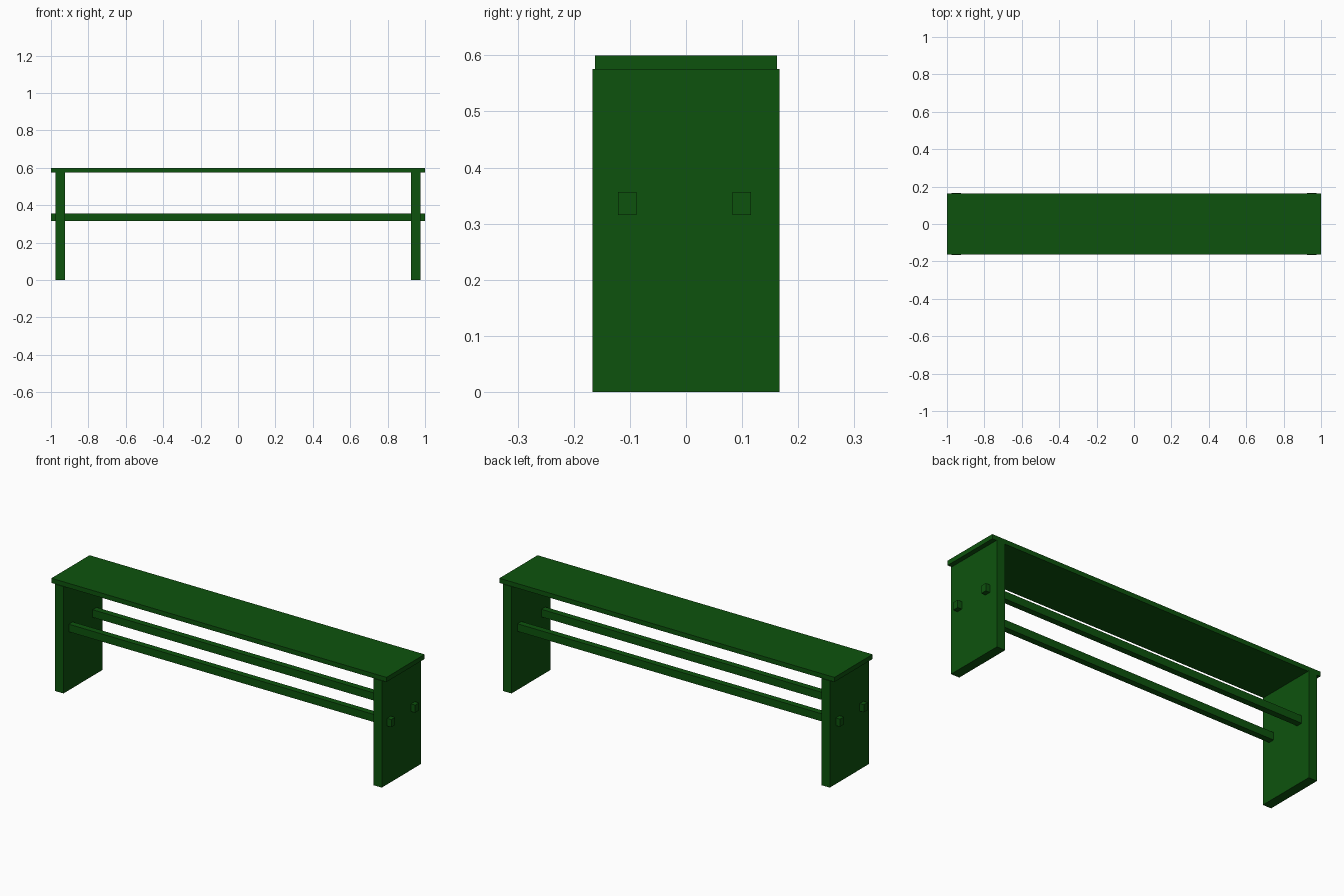
import bpy

cube = bpy.data.objects.get("Cube")
if cube:
    bpy.data.objects.remove(cube, do_unlink=True)

# Single green paint
green = bpy.data.materials.new("dark_green_paint")
green.use_nodes = True
colour = (0.004, 0.086, 0.004, 1)
green.diffuse_color = colour
green.node_tree.nodes["Principled BSDF"].inputs["Base Color"].default_value = colour


def board(name, low, high):
    """Box spanning two opposite corners."""
    centre = [(a + b) / 2 for a, b in zip(low, high)]
    bpy.ops.mesh.primitive_cube_add(size=1, location=centre)
    obj = bpy.context.object
    obj.name = name
    obj.scale = [b - a for a, b in zip(low, high)]
    bpy.ops.object.transform_apply(location=False, rotation=False, scale=True)
    obj.data.materials.append(green)
    return obj


# Seat plank, slightly narrower than the end panels
board("seat", (-1, -0.1625, 0.575), (1, 0.1625, 0.6))

# Solid end panels
for side, x in (("right", -0.95), ("left", 0.95)):
    board(side + "_end_panel", (x - 0.025, -0.1667, 0), (x + 0.025, 0.1667, 0.576))

# Long rails passing through both end panels
for side, y in (("front", -0.105), ("back", 0.099)):
    board(side + "_rail", (-1, y - 0.0165, 0.3155), (1, y + 0.0165, 0.3565))
